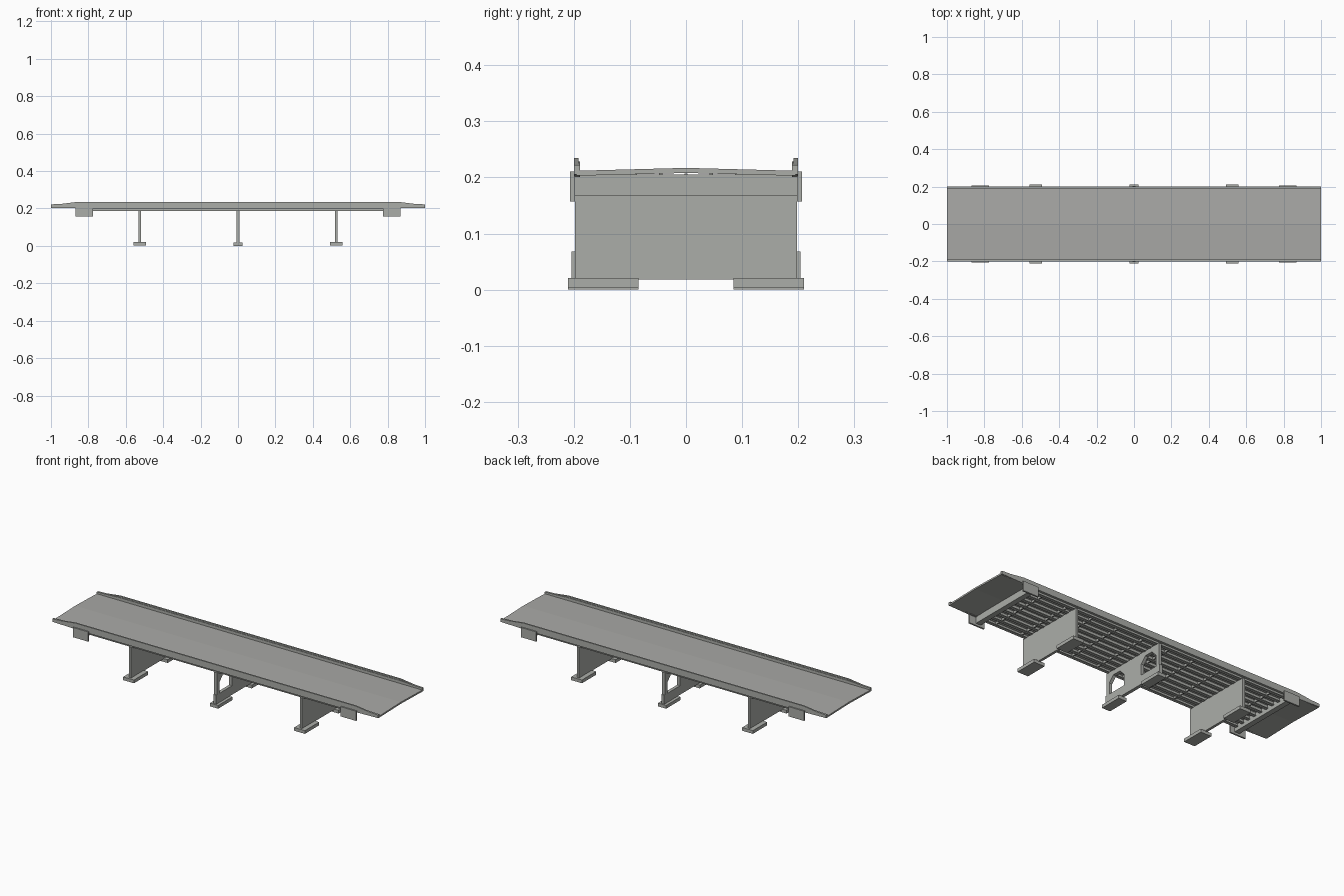
import bpy, bmesh

if "Cube" in bpy.data.objects:
    bpy.data.objects.remove(bpy.data.objects["Cube"], do_unlink=True)


def material(name, color):
    m = bpy.data.materials.new(name)
    m.use_nodes = True
    m.diffuse_color = (*color, 1)
    m.node_tree.nodes["Principled BSDF"].inputs["Base Color"].default_value = (*color, 1)
    return m


concrete = material("concrete grey", (0.41, 0.42, 0.395))
paving = material("paving grey", (0.40, 0.40, 0.385))


def prism(name, outline, axis, start, end, mat=concrete):
    """Extrude a closed outline along x or y; outline is (other axis, z)."""
    def place(p, d):
        return (d, p[0], p[1]) if axis == "x" else (p[0], d, p[1])
    bm = bmesh.new()
    a = [bm.verts.new(place(p, start)) for p in outline]
    b = [bm.verts.new(place(p, end)) for p in outline]
    bm.faces.new(a)
    bm.faces.new(b[::-1])
    for i in range(len(a)):
        j = (i + 1) % len(a)
        bm.faces.new((a[j], a[i], b[i], b[j]))
    bmesh.ops.recalc_face_normals(bm, faces=bm.faces)
    mesh = bpy.data.meshes.new(name)
    bm.to_mesh(mesh)
    bm.free()
    mesh.materials.append(mat)
    ob = bpy.data.objects.new(name, mesh)
    bpy.context.collection.objects.link(ob)
    return ob


def box(name, x0, x1, y0, y1, z0, z1, mat=concrete):
    return prism(name, [(y0, z0), (y1, z0), (y1, z1), (y0, z1)], "x", x0, x1, mat)


# Crowned roadway slab with thin surfacing
prism("deck_slab", [(-0.195, 0.203), (0, 0.208), (0.195, 0.203),
                    (0.195, 0.21), (0, 0.215), (-0.195, 0.21)], "x", -1, 1)
prism("road_surface", [(-0.19, 0.21), (0, 0.215), (0.19, 0.21),
                       (0.19, 0.212), (0, 0.217), (-0.19, 0.212)], "x", -1, 1, paving)

for side, label in ((-1, "front"), (1, "back")):
    # Parapet: low kerb with a raised rail that drops towards the ends
    kerb = [(-1, 0.205), (-0.8, 0.2), (0.8, 0.2), (1, 0.205),
            (1, 0.222), (0.86, 0.228), (-0.86, 0.228), (-1, 0.222)]
    prism(label + "_kerb", kerb, "y", side * 0.189, side * 0.2)
    rail = [(-0.95, 0.224), (0.95, 0.224), (0.86, 0.235), (-0.86, 0.235)]
    prism(label + "_rail", rail, "y", side * 0.192, side * 0.2)
    # Wing plates beside the abutments
    for end in (-1, 1):
        box(label + "_wing_plate", end * 0.775, end * 0.87, side * 0.198, side * 0.207, 0.157, 0.211)

# Abutment beams
for end in (-1, 1):
    box("abutment_beam", end * 0.8, end * 0.83, -0.2, 0.2, 0.168, 0.205)

# Longitudinal girders with bottom flanges
count = 9
for i in range(count):
    y = -0.18 + 0.36 * i / (count - 1)
    box("girder_web", -0.8, 0.8, y - 0.003, y + 0.003, 0.19, 0.207)
    box("girder_flange", -0.8, 0.8, y - 0.008, y + 0.008, 0.187, 0.191)

# Cross braces between the girders
for i in range(10):
    x = -0.72 + 0.16 * i
    box("cross_brace", x - 0.003, x + 0.003, -0.18, 0.18, 0.192, 0.205)

# Solid outer piers on paired footings
for x in (-0.525, 0.525):
    box("outer_pier", x - 0.007, x + 0.007, -0.198, 0.198, 0.018, 0.19)
    for side in (-1, 1):
        box("outer_footing", x - 0.033, x + 0.033, side * 0.085, side * 0.21, 0.003, 0.021)

# Centre pier with two chamfered openings
pier = prism("centre_pier", [(-0.204, 0.018), (0.204, 0.018), (0.204, 0.068), (0.197, 0.068),
                             (0.197, 0.19), (-0.197, 0.19), (-0.197, 0.068), (-0.204, 0.068)],
             "x", -0.009, 0.009)
for side in (-1, 1):
    cutter = prism("opening_cutter", [(side * y, z) for y, z in (
        (0.065, 0.068), (0.175, 0.068), (0.175, 0.13), (0.145, 0.162), (0.095, 0.162), (0.065, 0.13))],
        "x", -0.05, 0.05)
    cutter.hide_render = True
    cutter.hide_viewport = True
    cut = pier.modifiers.new("opening", "BOOLEAN")
    cut.operation = "DIFFERENCE"
    cut.solver = "EXACT"
    cut.object = cutter
    box("centre_footing", -0.025, 0.025, side * 0.085, side * 0.21, 0, 0.018)
